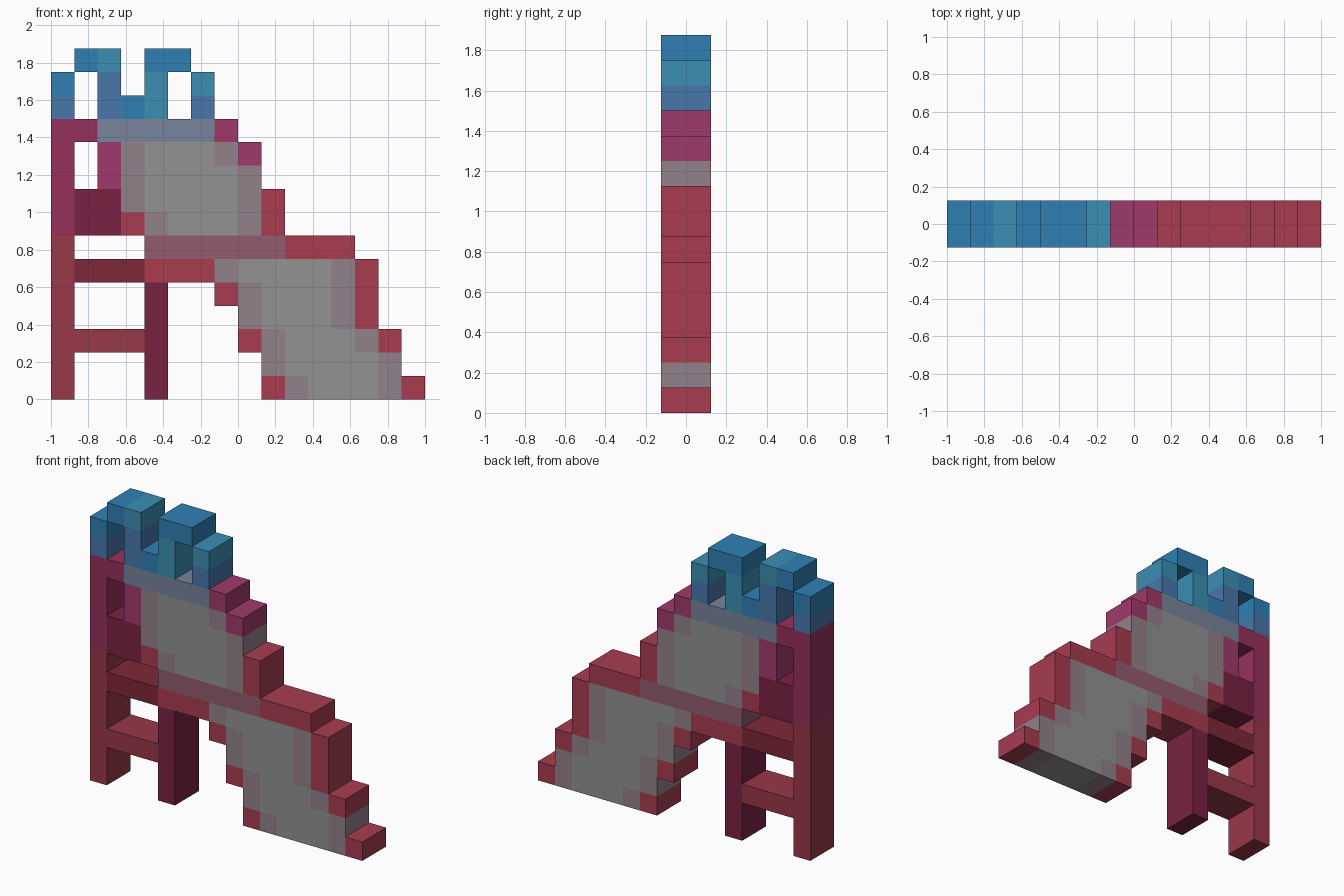
import bpy, bmesh

if "Cube" in bpy.data.objects:
    bpy.data.objects.remove(bpy.data.objects["Cube"])

U = 0.125        # edge of one block
HALF = 0.125     # half depth of the whole slide

TONES = {
    "blue": "2f80b4", "teal": "3b8fb3", "dusk": "4877ab", "slate": "78859c",
    "magenta": "a03a6c", "berry": "96305c", "plum": "7a2242", "brick": "983848",
    "wine": "7e2738", "crimson": "a83c50", "rose": "935c6e", "mauve": "918189",
    "grey": "929292",
}


def make_material(name, code):
    srgb = [int(code[i:i + 2], 16) / 255 for i in (0, 2, 4)]
    mat = bpy.data.materials.new(name)
    mat.diffuse_color = [((c + 0.055) / 1.055) ** 2.4 for c in srgb] + [1]
    mat.use_nodes = True
    mat.node_tree.nodes["Principled BSDF"].inputs["Base Color"].default_value = mat.diffuse_color
    return mat


MATS = {name: make_material(name, code) for name, code in TONES.items()}
parts = {}       # part name -> {(column, row): tone}


def fill(part, cols, rows, tone):
    for c in cols:
        for r in rows:
            parts.setdefault(part, {})[c, r] = tone


# Ladder posts and rungs
fill("ladder_back_post", [0], range(0, 7), "brick")
fill("ladder_back_post", [0], range(7, 12), "berry")
fill("ladder_front_post", [4], range(0, 5), "plum")
fill("ladder_rungs", range(1, 4), [2], "brick")
fill("ladder_rungs", range(1, 4), [5], "wine")

# Platform side panel with its open window above
fill("platform_panel", range(1, 3), [7, 8], "plum")
fill("platform_panel", [1], [11], "berry")

# Chute with side rails: first, last, core first, core last, core tone
CHUTE = [
    (9, 15, 10, 14, "grey"), (9, 14, 9, 14, "grey"), (8, 14, 9, 13, "grey"),
    (8, 13, 8, 12, "grey"), (7, 13, 8, 12, "grey"), (4, 13, 7, 12, "grey"),
    (4, 12, 4, 9, "rose"), (3, 9, 4, 8, "grey"), (3, 9, 3, 8, "grey"),
    (2, 8, 3, 8, "grey"), (2, 8, 3, 7, "grey"), (2, 7, 2, 6, "slate"),
]
for row, (first, last, c0, c1, tone) in enumerate(CHUTE):
    fill("chute_rails", [*range(first, c0), *range(c1 + 1, last + 1)], [row],
         "magenta" if row > 8 else "crimson")
    edge = "mauve" if tone == "grey" else tone
    fill("chute", (c0, c1), [row], edge)
    fill("chute", range(c0 + 1, c1), [row], tone)

# Two arched handrails on top
fill("rear_handrail", [0], [12], "dusk")
fill("rear_handrail", [0], [13], "blue")
fill("rear_handrail", [1], [14], "blue")
fill("rear_handrail", [2], [14], "teal")
fill("rear_handrail", [2], [12, 13], "dusk")
fill("handrail_link", [3], [12], "blue")
fill("front_handrail", [4], [12, 13], "teal")
fill("front_handrail", [4, 5], [14], "blue")
fill("front_handrail", [6], [13], "teal")
fill("front_handrail", [6], [12], "dusk")

solid = {cell for cells in parts.values() for cell in cells}


def build(name, cells):
    """Extrude the cells through the depth, leaving out faces buried in neighbours."""
    mesh = bpy.data.meshes.new(name)
    tones = sorted(set(cells.values()))
    for tone in tones:
        mesh.materials.append(MATS[tone])
    bm = bmesh.new()
    for (c, r), tone in cells.items():
        x0, x1, z0, z1 = -1 + c * U, -1 + (c + 1) * U, r * U, (r + 1) * U
        quads = [[(x0, -HALF, z0), (x1, -HALF, z0), (x1, -HALF, z1), (x0, -HALF, z1)],
                 [(x1, HALF, z0), (x0, HALF, z0), (x0, HALF, z1), (x1, HALF, z1)]]
        # Perimeter walls, running counter-clockwise as seen from the front
        for dc, dr, a, b in ((0, -1, (x0, z0), (x1, z0)), (1, 0, (x1, z0), (x1, z1)),
                             (0, 1, (x1, z1), (x0, z1)), (-1, 0, (x0, z1), (x0, z0))):
            if (c + dc, r + dr) not in solid:
                quads.append([(b[0], -HALF, b[1]), (a[0], -HALF, a[1]),
                              (a[0], HALF, a[1]), (b[0], HALF, b[1])])
        for quad in quads:
            face = bm.faces.new([bm.verts.new(p) for p in quad])
            face.material_index = tones.index(tone)
    bmesh.ops.remove_doubles(bm, verts=bm.verts, dist=1e-4)
    bm.to_mesh(mesh)
    bm.free()
    bpy.context.collection.objects.link(bpy.data.objects.new(name, mesh))


for part_name, part_cells in parts.items():
    build(part_name, part_cells)
